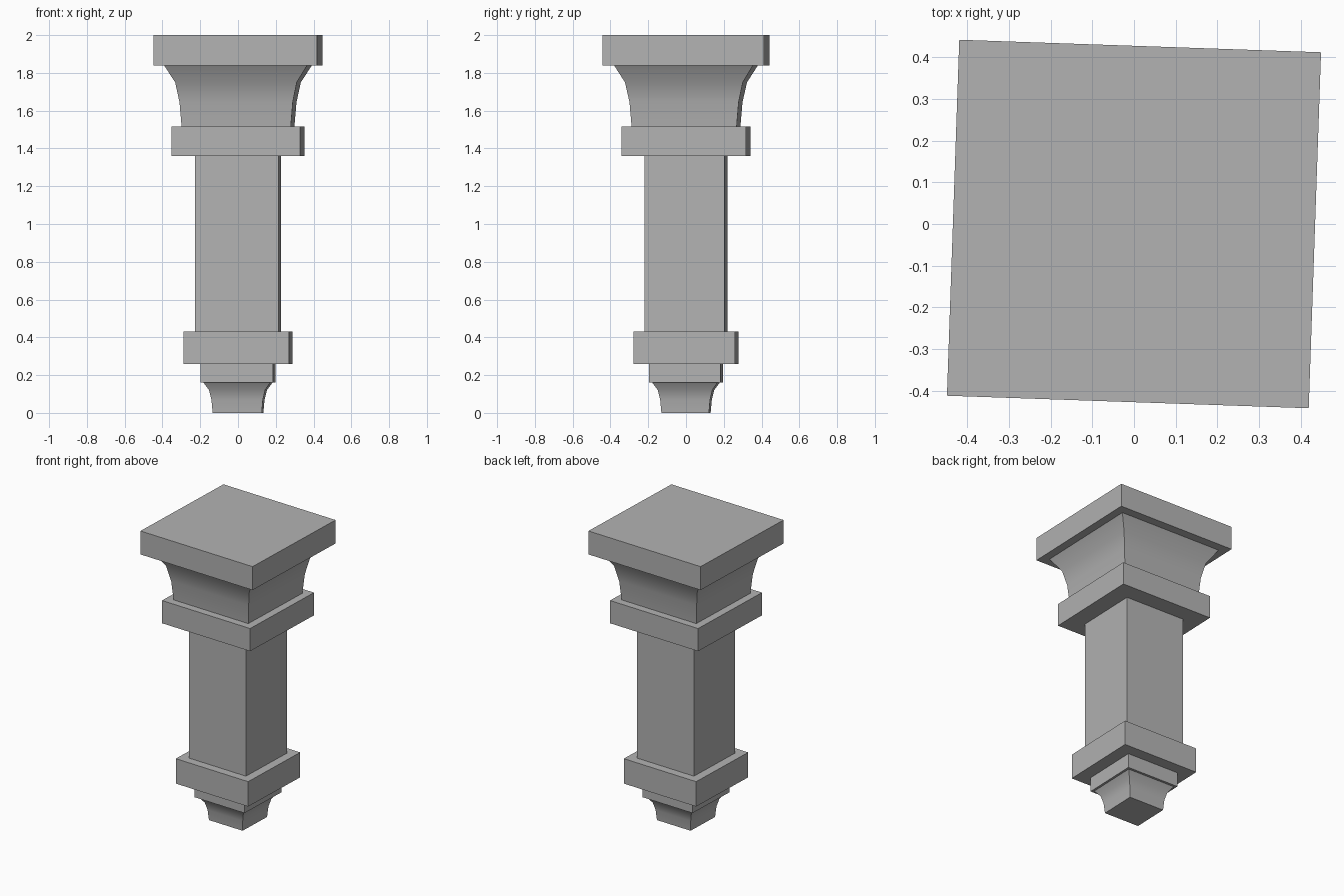
import bpy
import bmesh
import math
from mathutils import Matrix

cube = bpy.data.objects.get("Cube")
if cube:
    bpy.data.objects.remove(cube, do_unlink=True)

stone = bpy.data.materials.new("grey_stone")
stone.use_nodes = True
colour = (0.45, 0.45, 0.45, 1)
stone.diffuse_color = colour
stone.node_tree.nodes["Principled BSDF"].inputs["Base Color"].default_value = colour

# The whole pillar is turned slightly about its axis
TURN = Matrix.Rotation(math.radians(-1.98), 3, "Z")


def square_loft(name, rings):
    """Stack rectangular rings (half width, half depth, height) into a closed solid."""
    bm = bmesh.new()
    loops = []
    for hx, hy, z in rings:
        corners = [(-hx, -hy, z), (hx, -hy, z), (hx, hy, z), (-hx, hy, z)]
        loops.append([bm.verts.new(c) for c in corners])
    for low, high in zip(loops, loops[1:]):
        for i in range(4):
            j = (i + 1) % 4
            bm.faces.new((low[i], low[j], high[j], high[i]))
    bm.faces.new(loops[0][::-1])
    bm.faces.new(loops[-1])
    bmesh.ops.rotate(bm, verts=bm.verts, cent=(0, 0, 0), matrix=TURN)
    mesh = bpy.data.meshes.new(name)
    bm.to_mesh(mesh)
    bm.free()
    mesh.materials.append(stone)
    obj = bpy.data.objects.new(name, mesh)
    bpy.context.collection.objects.link(obj)
    return obj


def block(name, hx, hy, z0, z1):
    return square_loft(name, [(hx, hy, z0), (hx, hy, z1)])


# Plain rectangular blocks
block("foot_block", 0.193, 0.190, 0.162, 0.26)
block("lower_band", 0.280, 0.268, 0.26, 0.43)
block("shaft", 0.221, 0.212, 0.43, 1.36)
block("upper_band", 0.341, 0.329, 1.36, 1.515)
block("top_slab", 0.434, 0.427, 1.84, 2.0)

# Concave flared mouldings
flares = [
    square_loft("foot_flare", [(0.130, 0.126, 0), (0.136, 0.132, 0.07),
                               (0.149, 0.145, 0.122), (0.178, 0.174, 0.162)]),
    square_loft("capital_flare", [(0.289, 0.278, 1.515), (0.300, 0.289, 1.645),
                                  (0.322, 0.312, 1.75), (0.379, 0.368, 1.84)]),
]
bpy.ops.object.select_all(action="DESELECT")
for obj in flares:
    obj.select_set(True)
bpy.context.view_layer.objects.active = flares[0]
bpy.ops.object.shade_smooth_by_angle(angle=math.radians(35))
